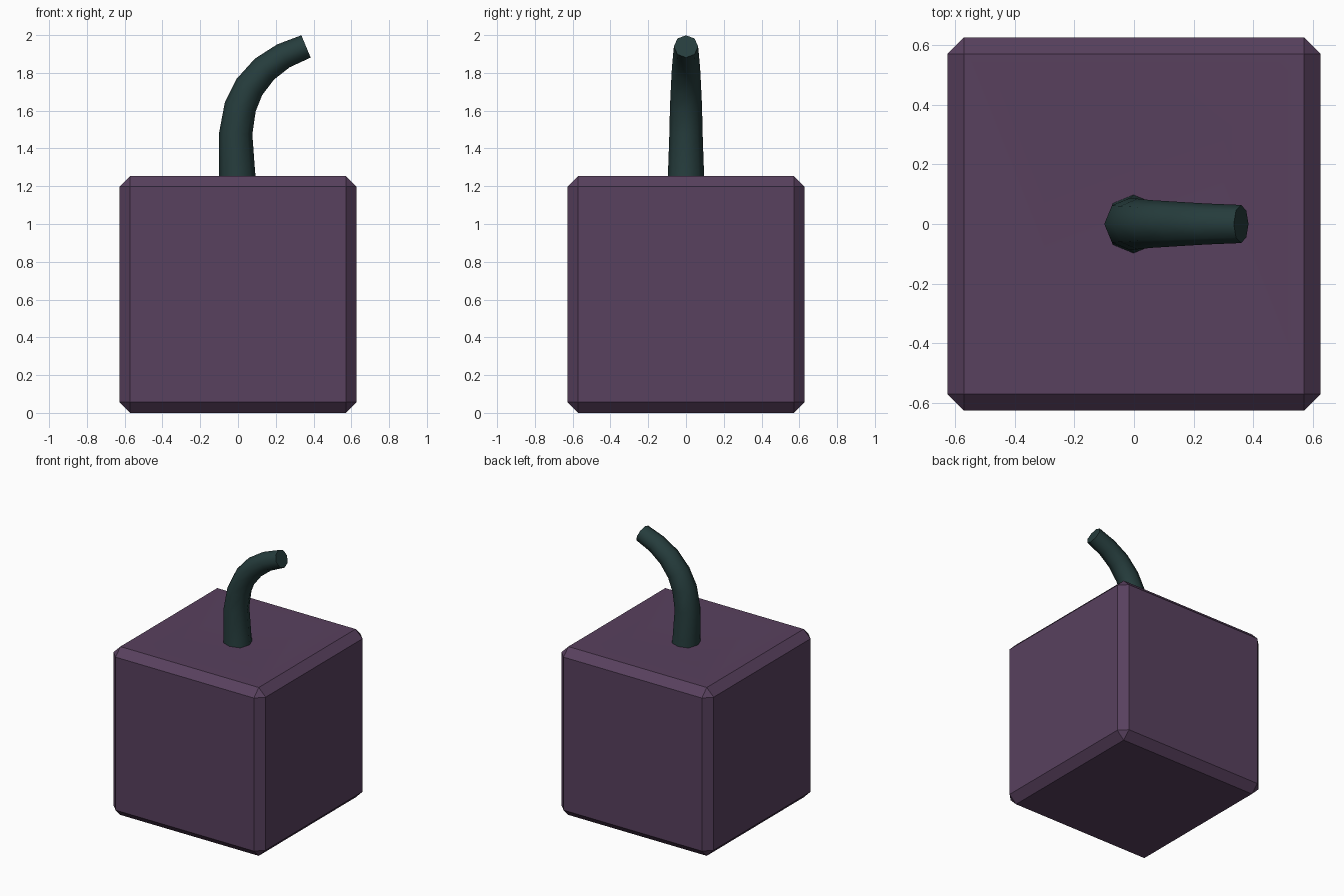
import bpy, bmesh, math
from mathutils import Vector

if "Cube" in bpy.data.objects:
    bpy.data.objects.remove(bpy.data.objects["Cube"])


def material(name, rgb):
    m = bpy.data.materials.new(name)
    m.diffuse_color = (*rgb, 1)
    m.use_nodes = True
    m.node_tree.nodes["Principled BSDF"].inputs["Base Color"].default_value = m.diffuse_color
    return m


def finish(bm, name, mat, angle):
    bmesh.ops.recalc_face_normals(bm, faces=bm.faces)
    me = bpy.data.meshes.new(name)
    bm.to_mesh(me)
    bm.free()
    me.materials.append(mat)
    ob = bpy.data.objects.new(name, me)
    bpy.context.collection.objects.link(ob)
    bpy.ops.object.select_all(action='DESELECT')
    ob.select_set(True)
    bpy.context.view_layer.objects.active = ob
    bpy.ops.object.shade_smooth_by_angle(angle=math.radians(angle))


purple = material("dark_purple", (0.098, 0.052, 0.112))
green = material("dark_teal_green", (0.019, 0.046, 0.046))

# Cubic body: chamfered cube with a shallow dimple under the stem
SIZE, CHAMFER = 1.255, 0.057
bm = bmesh.new()
bmesh.ops.create_cube(bm, size=SIZE)
bmesh.ops.translate(bm, verts=bm.verts, vec=(0, 0, SIZE / 2))
bmesh.ops.bevel(bm, geom=bm.edges[:], offset=CHAMFER, segments=1, affect='EDGES')
top = max(bm.faces, key=lambda f: f.calc_center_median().z)
bmesh.ops.inset_individual(bm, faces=[top], thickness=SIZE / 2 - CHAMFER - 0.19)
dimple = bmesh.ops.poke(bm, faces=[top])
dimple["verts"][0].co.z -= 0.04
finish(bm, "cube_body", purple, 30)

# Stem: tapered octagonal tube along a curved path (x, z, radius)
PATH = [(0.0, 1.19, 0.1), (-0.005, 1.28, 0.095), (-0.012, 1.48, 0.088),
        (0.012, 1.62, 0.085), (0.06, 1.725, 0.08), (0.14, 1.82, 0.075),
        (0.24, 1.89, 0.069), (0.36, 1.94, 0.064)]
SIDES = 8
bm = bmesh.new()
pts = [Vector((x, 0, z)) for x, z, r in PATH]
rings = []
for i, p in enumerate(pts):
    if i == 0:
        t = Vector((0, 0, 1))
    else:
        t = (pts[min(i + 1, len(pts) - 1)] - pts[i - 1]).normalized()
    side = Vector((0, 1, 0)).cross(t)
    rings.append([bm.verts.new(p + PATH[i][2] * (
        side * math.cos(a) + Vector((0, 1, 0)) * math.sin(a)))
        for a in (math.tau * k / SIDES for k in range(SIDES))])
for a, b in zip(rings, rings[1:]):
    for k in range(SIDES):
        n = (k + 1) % SIDES
        bm.faces.new((a[k], a[n], b[n], b[k]))
bm.faces.new(rings[0])
bm.faces.new(rings[-1])
finish(bm, "stem", green, 50)
